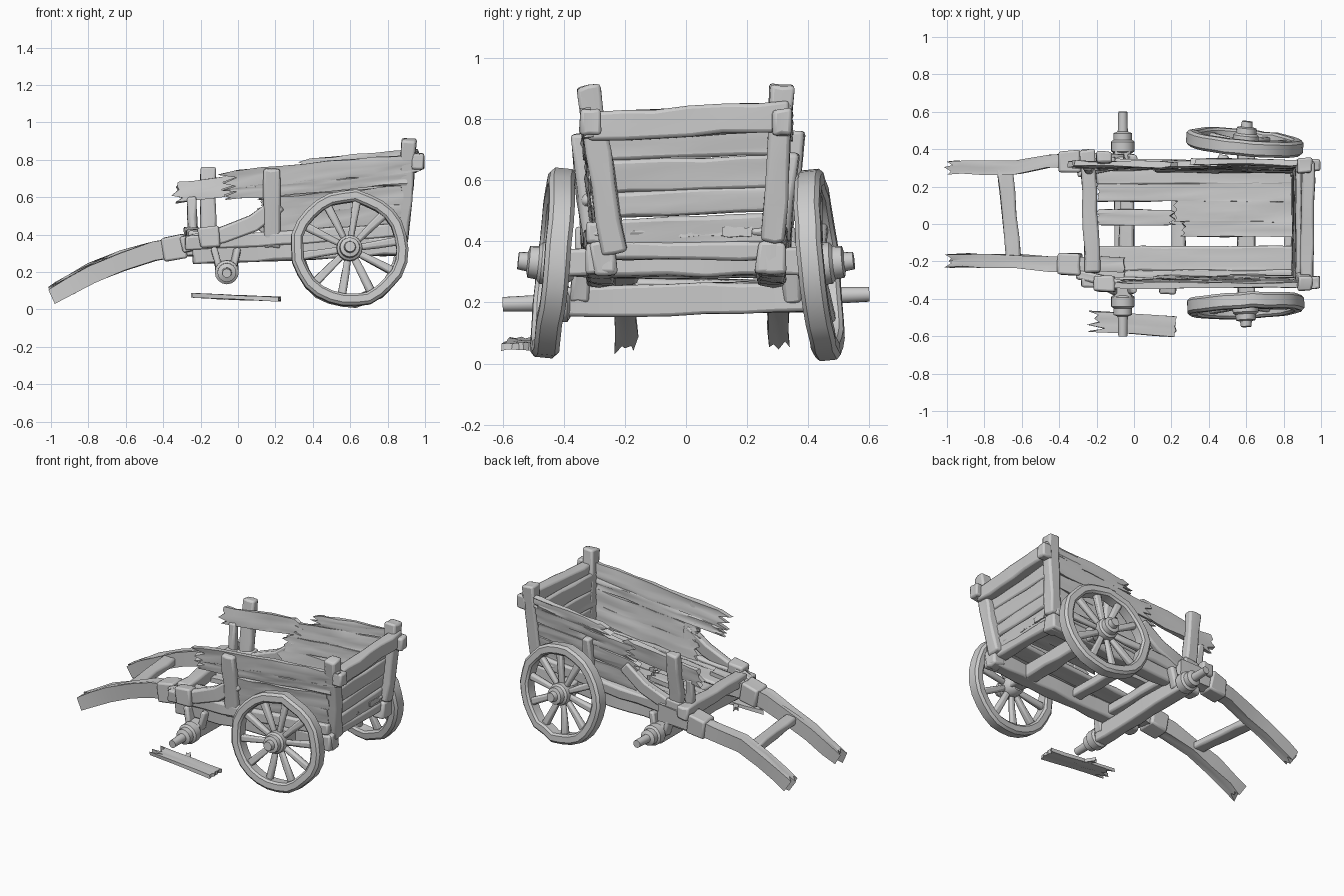
import bpy, bmesh, math, random
from mathutils import Vector, Matrix

random.seed(7)
old = bpy.data.objects.get("Cube")
if old:
    bpy.data.objects.remove(old, do_unlink=True)

GREY = (0.6, 0.6, 0.6, 1)
wood = bpy.data.materials.new("weathered_grey")
wood.use_nodes = True
wood.diffuse_color = GREY
wood.node_tree.nodes["Principled BSDF"].inputs["Base Color"].default_value = GREY
I = Matrix.Identity(4)
parts = []


def finish(name, bm, bevel=0.0):
    bmesh.ops.recalc_face_normals(bm, faces=bm.faces)
    mesh = bpy.data.meshes.new(name)
    bm.to_mesh(mesh)
    bm.free()
    mesh.materials.append(wood)
    ob = bpy.data.objects.new(name, mesh)
    bpy.context.collection.objects.link(ob)
    if bevel:
        mod = ob.modifiers.new("worn_edges", "BEVEL")
        mod.width, mod.segments, mod.limit_method = bevel, 2, "ANGLE"
        mod.angle_limit = math.radians(50)
    parts.append(ob)
    return ob


def timber(name, pts, w, t, side=(0, 1, 0), n=2, jag=(0, 0), wob=0.006,
           taper=(1, 1), step=0.12, mat=I, bevel=0.012):
    """Rough-hewn bar along a path: w is measured along side, t across it.
    jag gives the splinter length at the start and the end."""
    pts = [Vector(p) for p in pts]
    path = [pts[0]]
    for a, b in zip(pts, pts[1:]):
        k = max(1, round((b - a).length / step))
        path += [a.lerp(b, (i + 1) / k) for i in range(k)]
    bm = bmesh.new()
    rings = []
    last = len(path) - 1
    for i, p in enumerate(path):
        d = (path[min(i + 1, last)] - path[max(i - 1, 0)]).normalized()
        s = Vector(side)
        s = (s - d * s.dot(d)).normalized()
        u = d.cross(s)
        f = taper[0] + (taper[1] - taper[0]) * i / last
        slide = [0.0] * (n + 1)
        for end, sign, idx in ((jag[0], 1, 0), (jag[1], -1, last)):
            if end and i == idx:
                slide = [sign * end * ((j % 2) * 0.5 + random.random() * 0.5) for j in range(n + 1)]
        ring = []
        for v, cols in ((0.5, range(n + 1)), (-0.5, range(n, -1, -1))):
            for j in cols:
                r = Vector([random.uniform(-wob, wob) for _ in range(3)])
                q = p + s * (w * f * (j / n - 0.5)) + u * (t * f * v) + d * slide[j] + r
                ring.append(bm.verts.new(mat @ q))
        rings.append(ring)
    size = 2 * n + 2
    for a, b in zip(rings, rings[1:]):
        for j in range(size):
            k = (j + 1) % size
            bm.faces.new((a[j], a[k], b[k], b[j]))
    for ring in (rings[0], rings[-1]):
        for j in range(n):
            bm.faces.new((ring[j], ring[j + 1], ring[size - 2 - j], ring[size - 1 - j]))
    return finish(name, bm, 0 if any(jag) else bevel)


def turned(name, profile, mat, segs=16, closed=False, wob=0.0):
    """Turned part: (radius, offset) profile spun about the local y axis."""
    bm = bmesh.new()
    rings = []
    for i in range(segs):
        a = 2 * math.pi * i / segs
        k = random.uniform(-wob, wob)
        rings.append([bm.verts.new(mat @ Vector(((r + k) * math.cos(a), y + k / 2, (r + k) * math.sin(a))))
                      for r, y in profile])
    m = len(profile)
    for i in range(segs):
        a, b = rings[i], rings[(i + 1) % segs]
        for j in range(m if closed else m - 1):
            k = (j + 1) % m
            bm.faces.new((a[j], a[k], b[k], b[j]))
    if not closed:
        bm.faces.new([r[0] for r in rings])
        bm.faces.new([r[-1] for r in rings])
    return finish(name, bm)


# Wheels, leaning outward at the bottom
for s, label in ((1, "left"), (-1, "right")):
    yaw = -0.09 if s > 0 else 0.04
    M = (Matrix.Translation((0.595, s * 0.435, 0.325)) @ Matrix.Rotation(0.1 * s, 4, "X")
         @ Matrix.Rotation(yaw, 4, "Z"))
    turned(label + "_wheel_rim", [(0.25, -0.03), (0.262, -0.042), (0.298, -0.042), (0.313, -0.028),
                                  (0.313, 0.028), (0.298, 0.042), (0.262, 0.042), (0.25, 0.03)],
           M, 26, True, 0.006)
    for i in range(10):
        a = math.pi * (2 * i + 0.5) / 10
        d = Vector((math.cos(a), 0, math.sin(a)))
        timber(label + "_wheel_spoke", [d * 0.04, d * 0.26], 0.036, 0.042, mat=M, wob=0.003, taper=(0.8, 1.1))
    turned(label + "_wheel_hub", [(0.045, -0.07 * s), (0.06, -0.05 * s), (0.07, 0), (0.068, 0.04 * s),
                                  (0.055, 0.05 * s), (0.052, 0.08 * s), (0.032, 0.085 * s),
                                  (0.028, 0.115 * s)], M)

# Axles
timber("rear_axle", [(0.6, -0.42, 0.33), (0.6, 0.42, 0.335)], 0.09, 0.09, (1, 0, 0))
timber("front_axle", [(-0.06, -0.42, 0.2), (-0.06, 0.42, 0.22)], 0.09, 0.1, (1, 0, 0))
for s in (1, -1):
    M = Matrix.Translation((-0.06, s * 0.45, 0.21 + 0.012 * s)) @ Matrix.Rotation(0.03, 4, "X")
    turned("front_axle_stub", [(0.05, -0.07 * s), (0.064, -0.06 * s), (0.064, -0.01 * s), (0.05, 0),
                               (0.05, 0.035 * s), (0.027, 0.045 * s), (0.024, 0.15 * s)], M)
    for dx in (-0.07, 0.06):
        timber("axle_hanger", [(-0.06 + dx, s * 0.34, 0.33), (-0.06 + dx * 0.5, s * 0.35, 0.2)], 0.06, 0.035)

# Chassis beams and cross members
for s in (1, -1):
    timber("chassis_beam", [(-0.24, s * 0.28, 0.295), (0.3, s * 0.28, 0.315), (0.9, s * 0.28, 0.345)], 0.09, 0.1)
for x, z in ((-0.04, 0.31), (0.24, 0.32), (0.84, 0.37)):
    timber("cross_member", [(x, -0.3, z), (x, 0.3, z)], 0.075, 0.06, (1, 0, 0))
timber("front_cross_beam", [(-0.22, -0.26, 0.38), (-0.25, 0.4, 0.4)], 0.08, 0.08, (1, 0, 0))

# Floor boards: start x, end x, centre y, width, splinters
for x0, x1, y, w, jag in ((-0.2, 0.88, 0.27, 0.12, (0, 0)), (-0.2, 0.88, 0.168, 0.095, (0.02, 0)),
                          (-0.21, 0.23, 0.035, 0.085, (0.03, 0.04)), (0.21, 0.87, 0.065, 0.11, (0.03, 0)),
                          (0.25, 0.87, -0.025, 0.085, (0.03, 0)), (-0.2, 0.87, -0.185, 0.135, (0, 0)),
                          (-0.05, 0.88, -0.275, 0.06, (0, 0))):
    timber("floor_board", [(x0, y, 0.37 + 0.07 * x0), (x1, y, 0.37 + 0.07 * x1)], w, 0.03, n=5, jag=jag, wob=0.004)

# Shafts with their collars, braces and joints
for y0, y1, drop in ((0.3, 0.335, 0.0), (-0.2, -0.215, 0.012)):
    timber("shaft", [(-1.0, y0, 0.08 - drop), (-0.9, y0 + 0.005, 0.135 - drop), (-0.78, y0, 0.2 - drop),
                     (-0.62, y0, 0.265 - drop), (-0.45, y1, 0.31), (-0.3, y1, 0.335), (-0.05, y1, 0.35)],
           0.078, 0.1, n=4, jag=(0.07, 0), taper=(0.85, 1.05))
    timber("shaft_collar", [(-0.4, y1, 0.32), (-0.28, y1, 0.34)], 0.115, 0.125)
timber("shaft_crossbar", [(-0.64, -0.2, 0.255), (-0.69, 0.3, 0.245)], 0.078, 0.05, (1, 0, 0))
for s in (1, -1):
    y = 0.32 * s
    timber("side_brace", [(-0.3, s * 0.27, 0.34), (-0.08, y, 0.4), (0.08, y, 0.46), (0.22, y, 0.565)], 0.05, 0.085)
    timber("side_sill", [(-0.28, s * 0.31, 0.355), (0.25, s * 0.315, 0.38), (0.88, s * 0.3, 0.43)], 0.05, 0.075)
    timber("sill_block", [(-0.21, s * 0.32, 0.38), (-0.1, s * 0.32, 0.39)], 0.08, 0.11)

# Side walls: label, side, start (x, z), end (x, z), height, splinters
walls = (("left_top_board", 1, (-0.36, 0.62), (0.28, 0.7), 0.105, (0.07, 0.1)),
         ("left_tail_board", 1, (0.29, 0.76), (0.95, 0.825), 0.065, (0.1, 0)),
         ("left_upper_board", 1, (0.12, 0.66), (0.9, 0.735), 0.1, (0.1, 0)),
         ("left_middle_board", 1, (0.1, 0.565), (0.9, 0.635), 0.09, (0.08, 0)),
         ("left_lower_board", 1, (0.08, 0.45), (0.88, 0.525), 0.12, (0.08, 0)),
         ("right_top_board", -1, (-0.12, 0.685), (0.97, 0.785), 0.1, (0.12, 0)),
         ("right_upper_board", -1, (-0.1, 0.615), (0.9, 0.7), 0.065, (0.1, 0)),
         ("right_middle_board", -1, (0.1, 0.54), (0.88, 0.615), 0.1, (0.08, 0)),
         ("right_lower_board", -1, (0.08, 0.44), (0.87, 0.51), 0.11, (0.08, 0)))
for label, s, (x0, z0), (x1, z1), h, jag in walls:
    lean = lambda z: s * (0.25 + 0.11 * z)
    timber(label, [(x0, lean(z0), z0), (x1, lean(z1) - 0.015 * s, z1)], h, 0.03, (0, 0.11 * s, 1), n=5, jag=jag)

# Upright stakes: x, side, bottom, top, width, distance out
for x, s, z0, z1, w, out in ((-0.16, 1, 0.37, 0.76, 0.085, 0.275), (0.48, 1, 0.4, 0.69, 0.06, 0.265),
                             (0.18, -1, 0.33, 0.75, 0.085, 0.265)):
    timber("side_stake", [(x, s * (out + 0.11 * z0), z0), (x, s * (out + 0.11 * z1), z1)],
           w, 0.06, (1, 0, 0))
timber("front_stake", [(-0.24, 0.29, 0.38), (-0.25, 0.31, 0.6)], 0.05, 0.05)

# Tail: leaning corner posts, boards, rail and pegs
timber("tail_post_left", [(0.875, 0.285, 0.4), (0.915, 0.315, 0.91)], 0.08, 0.078)
timber("tail_post_right", [(0.875, -0.235, 0.36), (0.915, -0.32, 0.91)], 0.08, 0.075)
for z, h, half in ((0.43, 0.1, 0.285), (0.528, 0.085, 0.295), (0.62, 0.105, 0.305), (0.725, 0.105, 0.315)):
    x = 0.855 + 0.075 * (z - 0.4)
    timber("tail_board", [(x, -half, z - 0.012), (x, half, z + 0.012)], h, 0.03, (0.08, 0, 1), n=4, wob=0.004)
timber("tail_rail", [(0.925, -0.32, 0.775), (0.93, 0.34, 0.81)], 0.095, 0.07, (0, 0, 1))
for s in (1, -1):
    timber("tail_rail_peg", [(0.93, s * 0.315, 0.79), (0.995, s * 0.315, 0.79)], 0.065, 0.085)
    timber("tail_foot", [(0.86, s * 0.275, 0.4), (0.86, s * 0.265, 0.29)], 0.08, 0.08)

# Fallen broken board
timber("fallen_board", [(-0.27, -0.52, 0.075), (-0.1, -0.525, 0.068), (0.23, -0.55, 0.055)],
       0.11, 0.024, n=6, jag=(0.12, 0.02), wob=0.004)
timber("fallen_splinter", [(-0.02, -0.5, 0.065), (-0.07, -0.42, 0.065)], 0.03, 0.02, (1, 0, 0), jag=(0, 0.03))

# Smooth shading with crisp edges
bpy.ops.object.select_all(action="DESELECT")
for ob in parts:
    ob.select_set(True)
bpy.context.view_layer.objects.active = parts[0]
bpy.ops.object.shade_smooth_by_angle(angle=math.radians(35))
